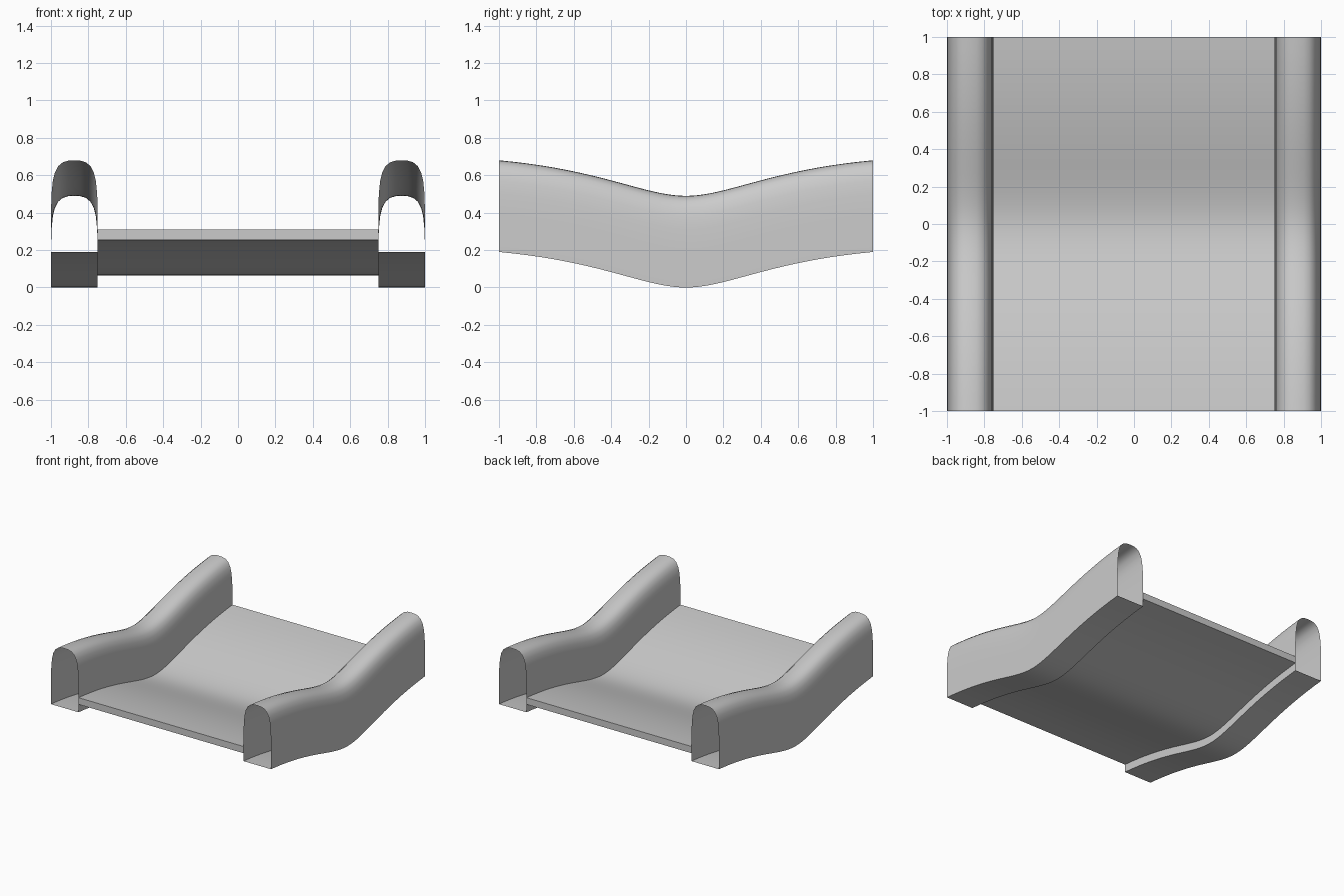
import bpy
import bmesh
from mathutils import Vector
from mathutils.geometry import interpolate_bezier

if "Cube" in bpy.data.objects:
    bpy.data.objects.remove(bpy.data.objects["Cube"])

# Dipped path shared by every part, mirrored about y = 0
half = interpolate_bezier(Vector((0, 0, 0)), Vector((0, 0.22, 0)),
                          Vector((0, 0.45, 0.14)), Vector((0, 1, 0.19)), 21)
path = [(-p.y, p.z) for p in reversed(half[1:])] + [(p.y, p.z) for p in half]


def sweep(name, profile, x0=0.0, caps=False):
    """Sweep a closed (x, z) profile along the dipped path."""
    bm = bmesh.new()
    rings = [[bm.verts.new((x0 + x, y, z + dz)) for x, z in profile]
             for y, dz in path]
    n = len(profile)
    for a, b in zip(rings, rings[1:]):
        for i in range(n):
            j = (i + 1) % n
            bm.faces.new((a[i], a[j], b[j], b[i]))
    if caps:
        bm.faces.new(rings[0])
        bm.faces.new(rings[-1])
    bmesh.ops.recalc_face_normals(bm, faces=bm.faces)
    # open tubes: make sure the top of the sweep faces up
    top = max(bm.faces, key=lambda f: f.calc_center_median().z - abs(f.normal.x))
    if top.normal.z < 0:
        bmesh.ops.reverse_faces(bm, faces=bm.faces)
    mesh = bpy.data.meshes.new(name)
    bm.to_mesh(mesh)
    bm.free()
    obj = bpy.data.objects.new(name, mesh)
    bpy.context.collection.objects.link(obj)
    bpy.ops.object.select_all(action='DESELECT')
    obj.select_set(True)
    bpy.context.view_layer.objects.active = obj
    bpy.ops.object.shade_smooth_by_angle(angle=0.6)
    return obj


# Arched hollow side rails, open at both ends
right = [(0.125, 0), (0.125, 0.2), (0.122, 0.31), (0.115, 0.38), (0.104, 0.425),
         (0.086, 0.459), (0.062, 0.479), (0.033, 0.488)]
arch = right + [(0, 0.49)] + [(-x, z) for x, z in reversed(right)]
for side, label in ((-1, "left"), (1, "right")):
    sweep(label + "_side_rail", arch, side * 0.875)

# Solid curved bed between the rails
sweep("bed_slab", [(-0.75, 0.065), (0.75, 0.065), (0.75, 0.12), (-0.75, 0.12)], caps=True)
